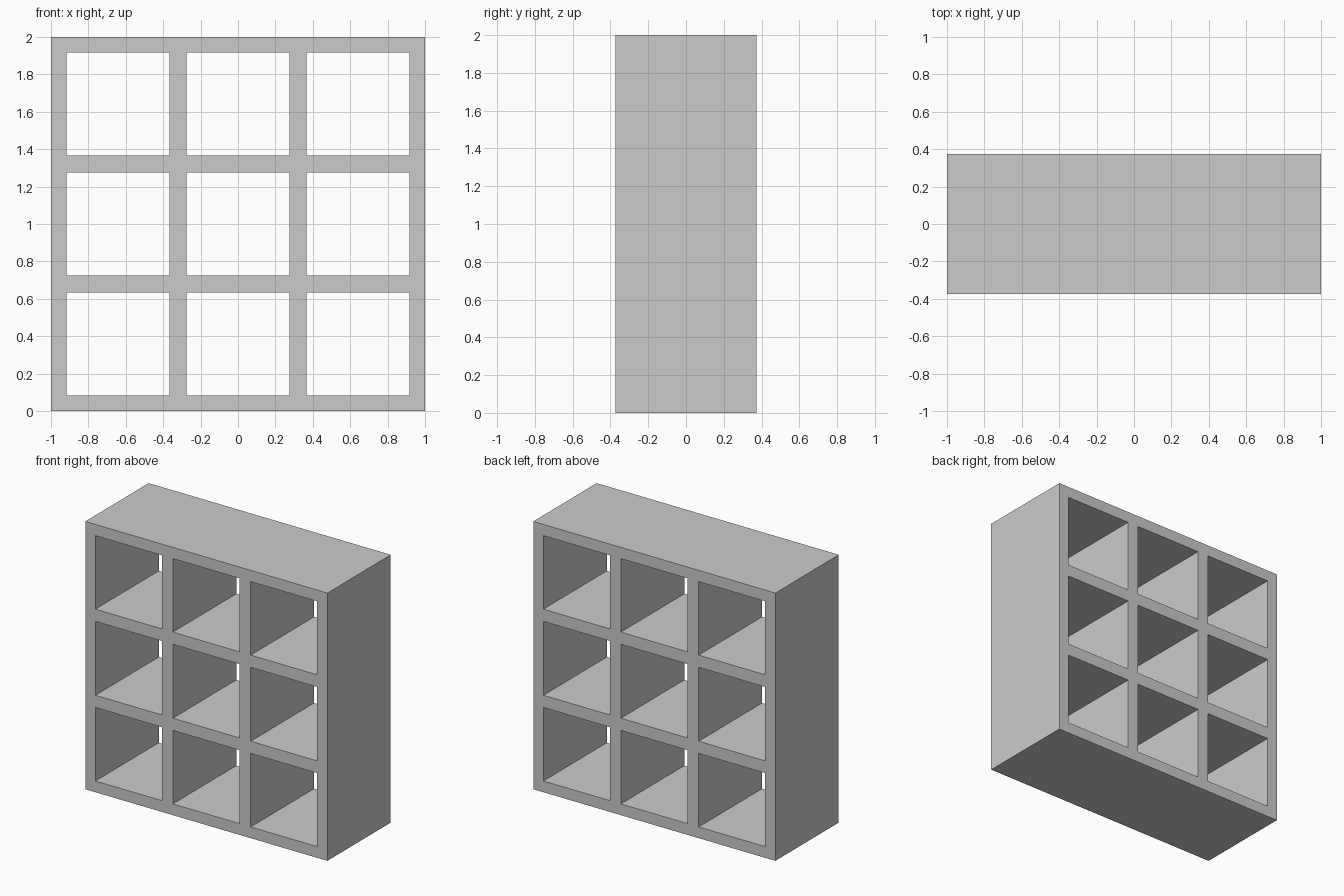
import bpy, bmesh

if "Cube" in bpy.data.objects:
    bpy.data.objects.remove(bpy.data.objects["Cube"])

# Frame lines: even positions bound solid bars, odd gaps are the openings
LINES = [-1.0, -0.916, -0.367, -0.276, 0.276, 0.367, 0.916, 1.0]
HALF_DEPTH = 0.374

grey = bpy.data.materials.new("light_grey")
grey.diffuse_color = (0.6, 0.6, 0.6, 1)
grey.use_nodes = True
grey.node_tree.nodes["Principled BSDF"].inputs["Base Color"].default_value = grey.diffuse_color

# Front face: a lattice of quads with the nine compartments left out
bm = bmesh.new()
n = len(LINES)
grid = [[bm.verts.new((x, -HALF_DEPTH, z + 1.0)) for z in LINES] for x in LINES]
for i in range(n - 1):
    for j in range(n - 1):
        if i % 2 and j % 2:
            continue
        bm.faces.new((grid[i][j], grid[i + 1][j], grid[i + 1][j + 1], grid[i][j + 1]))

# Extrude through to the back, keeping the front faces
front = bm.faces[:]
result = bmesh.ops.extrude_face_region(bm, geom=front, use_keep_orig=True)
back_verts = [g for g in result["geom"] if isinstance(g, bmesh.types.BMVert)]
bmesh.ops.translate(bm, verts=back_verts, vec=(0, 2 * HALF_DEPTH, 0))
bmesh.ops.recalc_face_normals(bm, faces=bm.faces[:])

# Open shelf unit
mesh = bpy.data.meshes.new("cube_shelf")
bm.to_mesh(mesh)
bm.free()
mesh.materials.append(grey)
shelf = bpy.data.objects.new("cube_shelf", mesh)
bpy.context.collection.objects.link(shelf)
